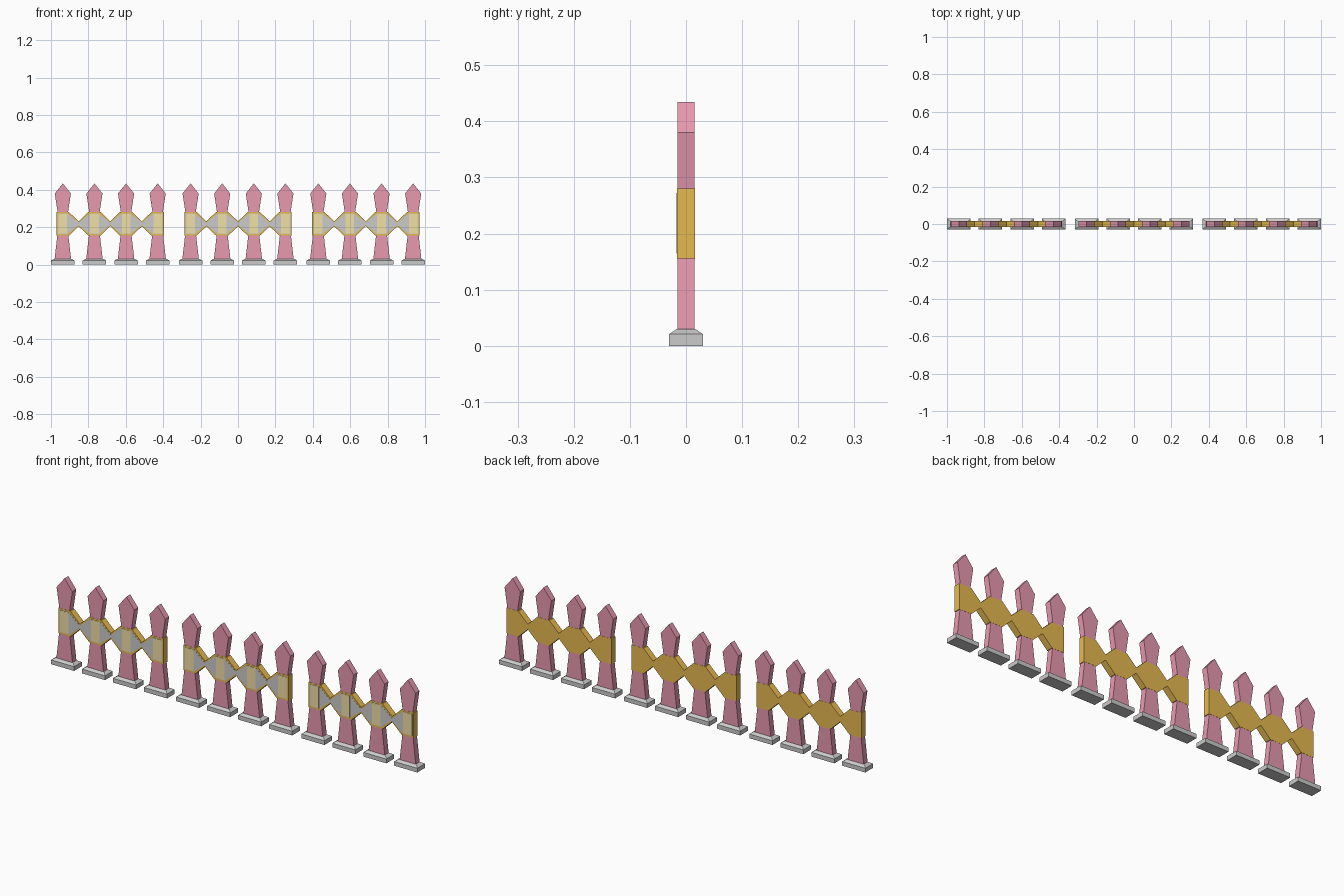
import bpy

if "Cube" in bpy.data.objects:
    bpy.data.objects.remove(bpy.data.objects["Cube"])

SPACING = 0.169
PICKETS = [(i - 1.5) * SPACING for i in range(4)]
MID_Z = 0.218


def material(name, rgb):
    m = bpy.data.materials.new(name)
    m.diffuse_color = (*rgb, 1)
    m.use_nodes = True
    m.node_tree.nodes["Principled BSDF"].inputs["Base Color"].default_value = m.diffuse_color
    return m


PINK = material("pink", (0.80, 0.32, 0.43))
ORANGE = material("orange", (0.80, 0.49, 0.08))
YELLOW = material("yellow", (0.88, 0.75, 0.38))


def make(name, verts, faces, mat=None):
    mesh = bpy.data.meshes.new(name)
    mesh.from_pydata(verts, [], faces)
    ob = bpy.data.objects.new(name, mesh)
    bpy.context.collection.objects.link(ob)
    if mat:
        mesh.materials.append(mat)
    return ob


def prism(name, outline, y0, y1, mat=None):
    """Extrude a counter-clockwise (x, z) outline from y0 (front) to y1."""
    n = len(outline)
    verts = [(x, y, z) for y in (y0, y1) for x, z in outline]
    faces = [tuple(range(n)), tuple(range(2 * n - 1, n - 1, -1))]
    faces += [(i, i + n, (i + 1) % n + n, (i + 1) % n) for i in range(n)]
    return make(name, verts, faces, mat)


def foot(name, cx):
    """Bevelled block made of three stacked rectangles."""
    rings = [(0.063, 0.03, 0), (0.063, 0.03, 0.021), (0.049, 0.016, 0.03)]
    verts = [(cx + sx * w, sy * d, z) for w, d, z in rings
             for sx, sy in ((-1, -1), (1, -1), (1, 1), (-1, 1))]
    faces = [(3, 2, 1, 0), (8, 9, 10, 11)]
    for k in (0, 4):
        faces += [(k + i, k + (i + 1) % 4, k + 4 + (i + 1) % 4, k + 4 + i)
                  for i in range(4)]
    make(name, verts, faces)


def wavy_strip(name, cx, flat, tall, neck, y0, y1, mat=None):
    """Band that is tall at each picket and pinched halfway between."""
    top = []
    for i, px in enumerate(PICKETS):
        top += [(px - flat, tall), (px + flat, tall)]
        if i < 3:
            top.append((px + SPACING / 2, neck))
    outline = [(cx + x, MID_Z - h) for x, h in top]
    outline += [(cx + x, MID_Z + h) for x, h in reversed(top)]
    prism(name, outline, y0, y1, mat)


# right half of the picket silhouette, mirrored for the left
half = [(0.044, 0.03), (0.029, 0.16), (0.027, 0.275), (0.043, 0.38)]

for s, cx in enumerate((-0.683, 0, 0.683), 1):
    for p, px in enumerate(PICKETS, 1):
        x = cx + px
        foot(f"foot_{s}_{p}", x)
        outline = [(x + w, z) for w, z in half] + [(x, 0.434)]
        outline += [(x - w, z) for w, z in reversed(half)]
        prism(f"picket_{s}_{p}", outline, -0.0150, 0.0150, PINK)
        # yellow plate at the middle of each picket
        w = 0.023
        prism(f"plate_{s}_{p}", [(x - w, MID_Z - 0.053), (x + w, MID_Z - 0.053),
                                 (x + w, MID_Z + 0.053), (x - w, MID_Z + 0.053)],
              -0.0172, -0.0150, YELLOW)
    # orange rail with a grey inlay on the front
    wavy_strip(f"rail_{s}", cx, 0.033, 0.0625, 0.013, -0.0158, 0.0158, ORANGE)
    wavy_strip(f"inlay_{s}", cx, 0.026, 0.054, 0.006, -0.0166, -0.0150)
